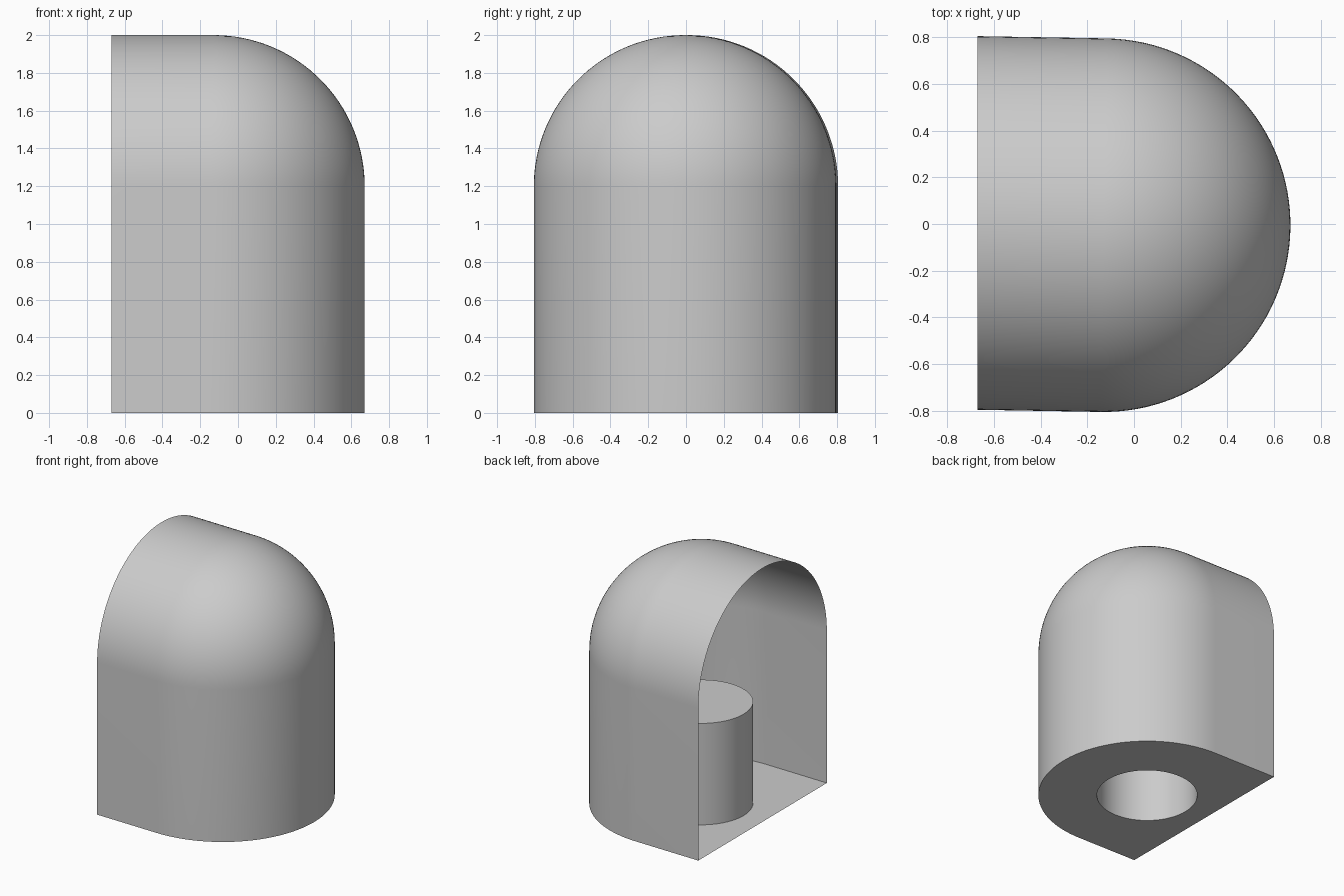
import bpy, bmesh
from math import sin, cos, tan, pi, radians
from mathutils import Matrix, Vector

cube = bpy.data.objects.get("Cube")
if cube:
    bpy.data.objects.remove(cube, do_unlink=True)

R = 0.801             # radius of the rounded end and vault
CX, CY = -0.13, -0.005  # axis of the rounded end
OPEN_X = -0.671       # plane of the open end
SPRING = 1.199        # height where the dome begins
TILT = radians(1.0)   # slight skew of the straight walls
POST_R, POST_H = 0.37, 0.8
ARC, RINGS = 64, 32

grey = bpy.data.materials.new("light grey")
grey.use_nodes = True
colour = (0.6, 0.6, 0.6, 1)
grey.diffuse_color = colour
grey.node_tree.nodes["Principled BSDF"].inputs["Base Color"].default_value = colour


def finish(name, bm, smooth=True):
    mesh = bpy.data.meshes.new(name)
    bm.to_mesh(mesh)
    bm.free()
    mesh.materials.append(grey)
    obj = bpy.data.objects.new(name, mesh)
    bpy.context.collection.objects.link(obj)
    if smooth:
        bpy.ops.object.select_all(action='DESELECT')
        obj.select_set(True)
        bpy.context.view_layer.objects.active = obj
        bpy.ops.object.shade_smooth_by_angle(angle=radians(30))
    return obj


def plan(r, z):
    """D-shaped outline: straight wall, half circle, straight wall."""
    arc = [Vector((CX + r * cos(a), CY + r * sin(a), z))
           for a in (-pi / 2 - TILT + pi * i / ARC for i in range(ARC + 1))]

    def tail(p):
        return Vector((OPEN_X, p.y + (p.x - OPEN_X) * tan(TILT), z))
    return [tail(arc[0])] + arc + [tail(arc[-1])]


# Shell: upright wall running into a vault with a domed end
bm = bmesh.new()
outlines = [plan(R, 0)]
for i in range(RINGS + 1):
    a = pi / 2 * i / RINGS
    outlines.append(plan(R * cos(a), SPRING + R * sin(a)))
rows = [[bm.verts.new(p) for p in line] for line in outlines]
for low, high in zip(rows, rows[1:]):
    for i in range(len(low) - 1):
        bm.faces.new((low[i], low[i + 1], high[i + 1], high[i]))
bmesh.ops.remove_doubles(bm, verts=bm.verts, dist=0.0005)
finish("shell", bm)

# Floor with a round hole under the hollow post
bm = bmesh.new()
hole = [Vector((CX + POST_R * cos(2 * pi * i / ARC),
                CY + POST_R * sin(2 * pi * i / ARC), 0)) for i in range(ARC)]
for loop in (plan(R, 0), hole):
    verts = [bm.verts.new(p) for p in loop]
    for i, v in enumerate(verts):
        bm.edges.new((v, verts[(i + 1) % len(verts)]))
bmesh.ops.triangle_fill(bm, edges=bm.edges[:], use_beauty=True, normal=(0, 0, -1))
for f in bm.faces:
    f.normal_update()
    if f.normal.z > 0:
        f.normal_flip()
finish("floor", bm, smooth=False)

# Hollow post, closed on top and open below
bm = bmesh.new()
bmesh.ops.create_cone(bm, cap_ends=True, segments=ARC, radius1=POST_R,
                      radius2=POST_R, depth=POST_H,
                      matrix=Matrix.Translation((CX, CY, POST_H / 2)))
bottom = [f for f in bm.faces if f.normal.z < -0.9]
bmesh.ops.delete(bm, geom=bottom, context='FACES_ONLY')
finish("post", bm)
